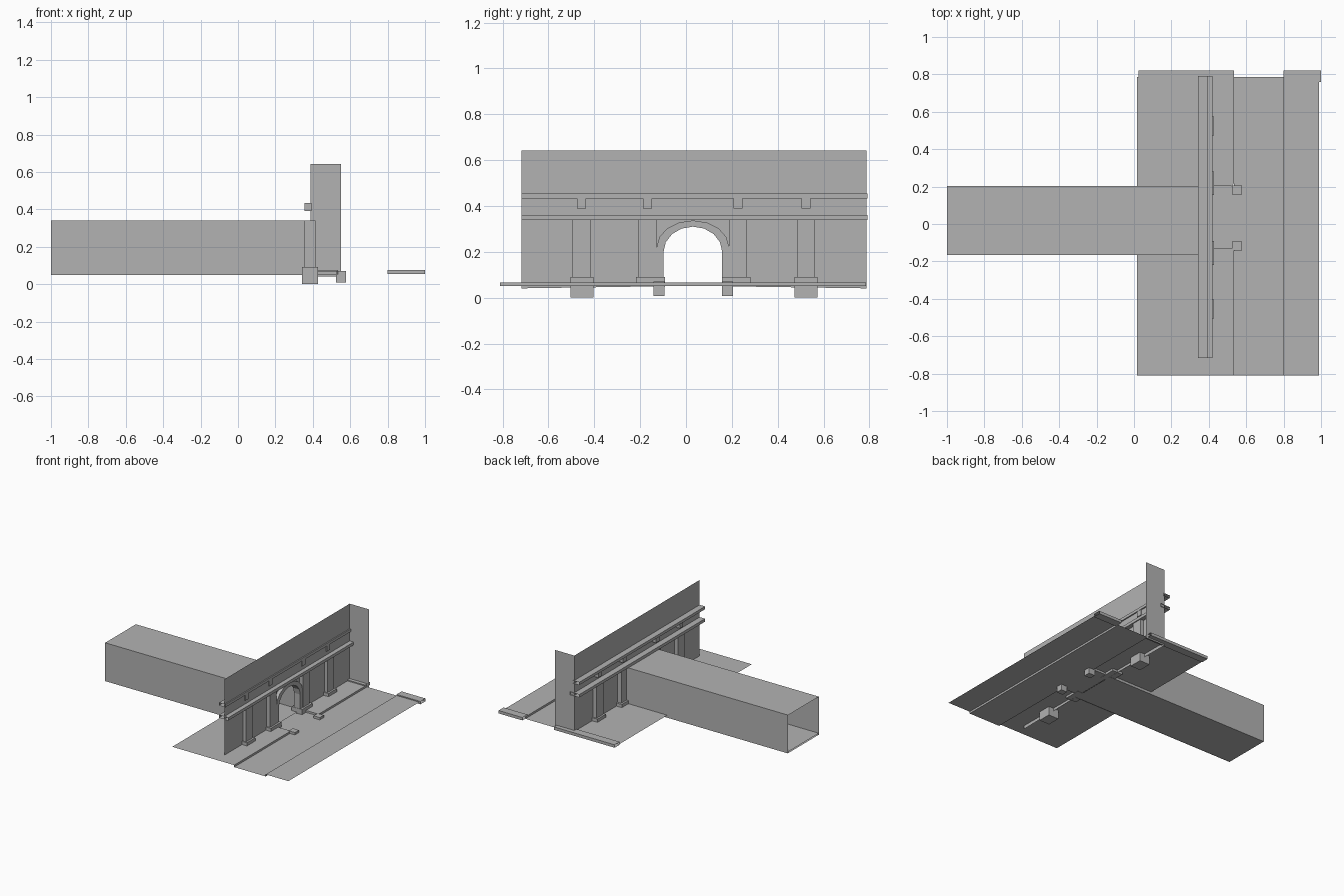
import bpy, bmesh, math
from mathutils import Vector

cube = bpy.data.objects.get("Cube")
if cube:
    bpy.data.objects.remove(cube, do_unlink=True)

grey = bpy.data.materials.new("stone_grey")
grey.use_nodes = True
COLOUR = (0.45, 0.45, 0.45, 1)
grey.diffuse_color = COLOUR
grey.node_tree.nodes["Principled BSDF"].inputs["Base Color"].default_value = COLOUR


def finish(name, bm):
    mesh = bpy.data.meshes.new(name)
    bm.to_mesh(mesh)
    bm.free()
    mesh.materials.append(grey)
    obj = bpy.data.objects.new(name, mesh)
    bpy.context.collection.objects.link(obj)
    return obj


def box(name, xs, ys, zs, open_axes=""):
    """Box between limits; faces across the open axes are left out."""
    bm = bmesh.new()
    bmesh.ops.create_cube(bm, size=1)
    for v in bm.verts:
        v.co = [r[0] if c < 0 else r[1] for c, r in zip(v.co, (xs, ys, zs))]
    bm.normal_update()
    drop = [f for f in bm.faces
            if any(abs(f.normal["xyz".index(a)]) > 0.5 for a in open_axes)]
    bmesh.ops.delete(bm, geom=drop, context="FACES")
    return finish(name, bm)


def sheet(name, points):
    bm = bmesh.new()
    bm.faces.new([bm.verts.new(p) for p in points])
    return finish(name, bm)


def floor(name, xs, ys, z):
    return sheet(name, [(xs[0], ys[0], z), (xs[1], ys[0], z), (xs[1], ys[1], z), (xs[0], ys[1], z)])


def ribbon(name, path, z0, z1):
    """Upright strip along a ground path."""
    bm = bmesh.new()
    rows = [[bm.verts.new((x, y, z)) for z in (z0, z1)] for x, y in path]
    for a, b in zip(rows, rows[1:]):
        bm.faces.new((a[0], b[0], b[1], a[1]))
    return finish(name, bm)


WALL_X = 0.387
MID = 0.03            # centre line of the arch
ROAD, WALK = 0.052, 0.067
Y0, Y1 = -0.81, 0.785


def arch(half, spring, top, steps=8):
    """Arch outline from one foot to the other, as (y, z) pairs."""
    pts = [(MID - half, 0.05)]
    for i in range(steps + 1):
        a = math.pi * (1 - i / steps)
        pts.append((MID + half * math.cos(a), spring + (top - spring) * math.sin(a)))
    return pts + [(MID + half, 0.05)]


inner = arch(0.128, 0.2, 0.31)
outer = arch(0.158, 0.22, 0.337)

# Facade with arched opening, one outline running round the arch
wall_y0, wall_y1, wall_z0, wall_z1 = -0.717, 0.787, 0.041, 0.643
outline = [(wall_y0, wall_z0)] + inner + [(wall_y1, wall_z0), (wall_y1, wall_z1), (wall_y0, wall_z1)]
sheet("facade_wall", [(WALL_X, y, z) for y, z in outline])
sheet("side_wall", [(x, wall_y1, z) for x, z in
                    ((WALL_X, wall_z0), (0.551, wall_z0), (0.551, wall_z1), (WALL_X, wall_z1))])

# Arch surround, a solid band
bm = bmesh.new()
rings = []
for (yi, zi), (yo, zo) in zip(inner, outer):
    rings.append([bm.verts.new(p) for p in
                  ((0.36, yi, zi), (0.412, yi, zi), (0.412, yo, zo), (0.36, yo, zo))])
for a, b in zip(rings, rings[1:]):
    for i in range(4):
        j = (i + 1) % 4
        bm.faces.new((a[i], a[j], b[j], b[i]))
bmesh.ops.recalc_face_normals(bm, faces=bm.faces[:])
finish("arch_surround", bm)

# Cornices, open at their ends
box("upper_cornice", (0.342, 0.396), (-0.717, 0.792), (0.433, 0.454), "y")
box("lower_cornice", (0.342, 0.421), (-0.717, 0.792), (0.339, 0.361), "y")

# Pilasters, plinths and brackets
for i, y in enumerate((-0.455, -0.168, 0.227, 0.523)):
    box(f"pilaster_{i}", (0.356, 0.414), (y - 0.04, y + 0.04), (0.09, 0.34))
    box(f"bracket_{i}", (0.356, 0.394), (y - 0.02, y + 0.02), (0.39, 0.433))
for i, y in enumerate((-0.454, 0.524)):
    box(f"outer_plinth_{i}", (0.342, 0.428), (y - 0.05, y + 0.05), (0, 0.091))
for i, y in enumerate((-0.155, 0.219)):
    box(f"inner_plinth_{i}", (0.342, 0.428), (y - 0.063, y + 0.063), (0.05, 0.091))

# Tunnel, open at both ends, with low side strips
TY0, TY1 = -0.165, 0.203
box("tunnel_shell", (-1, WALL_X), (TY0, TY1), (0.061, 0.339), "x").data.update()
for name, y in (("right", TY0), ("left", TY1)):
    ribbon(f"tunnel_kerb_{name}", [(-1, y), (WALL_X, y)], 0.048, 0.061)
floor("tunnel_floor", (-1, WALL_X), (TY0, TY1), 0.05)

# Road and pavements
floor("road", (0.535, 0.8), (Y0, Y1), ROAD)
floor("road_mouth", (WALL_X, 0.535), (-0.13, TY1), ROAD)
floor("far_pavement", (0.8, 0.99), (Y0, Y1), WALK)
ribbon("far_kerb", [(0.8, Y0), (0.8, Y1)], ROAD, WALK)
for name, edge, end, s in (("right", -0.13, Y0, -1), ("left", TY1, Y1, 1)):
    # Rounded corner where the kerb turns into the arch
    r = 0.02
    corner = [(0.535 - r + r * math.sin(a), edge + s * (r - r * math.cos(a)))
              for a in (0, math.pi / 6, math.pi / 3, math.pi / 2)]
    kerb = [(WALL_X, edge)] + corner + [(0.535, end)]
    back = [(0.015, end), (0.015, edge)]
    sheet(f"pavement_{name}", [(x, y, WALK) for x, y in (kerb + back)[::s]])
    ribbon(f"kerb_{name}", kerb, ROAD, WALK)

# Corner posts
for i, y in enumerate((-0.117, 0.181)):
    box(f"corner_post_{i}", (0.525, 0.577), (y - 0.024, y + 0.024), (0.008, 0.07))

# Raised edging along the end of each pavement
box("near_edging", (0.025, 0.535), (0.76, 0.82), (0.053, 0.075), "x")
box("far_edging", (0.8, 1), (0.76, 0.82), (0.053, 0.075), "x")
